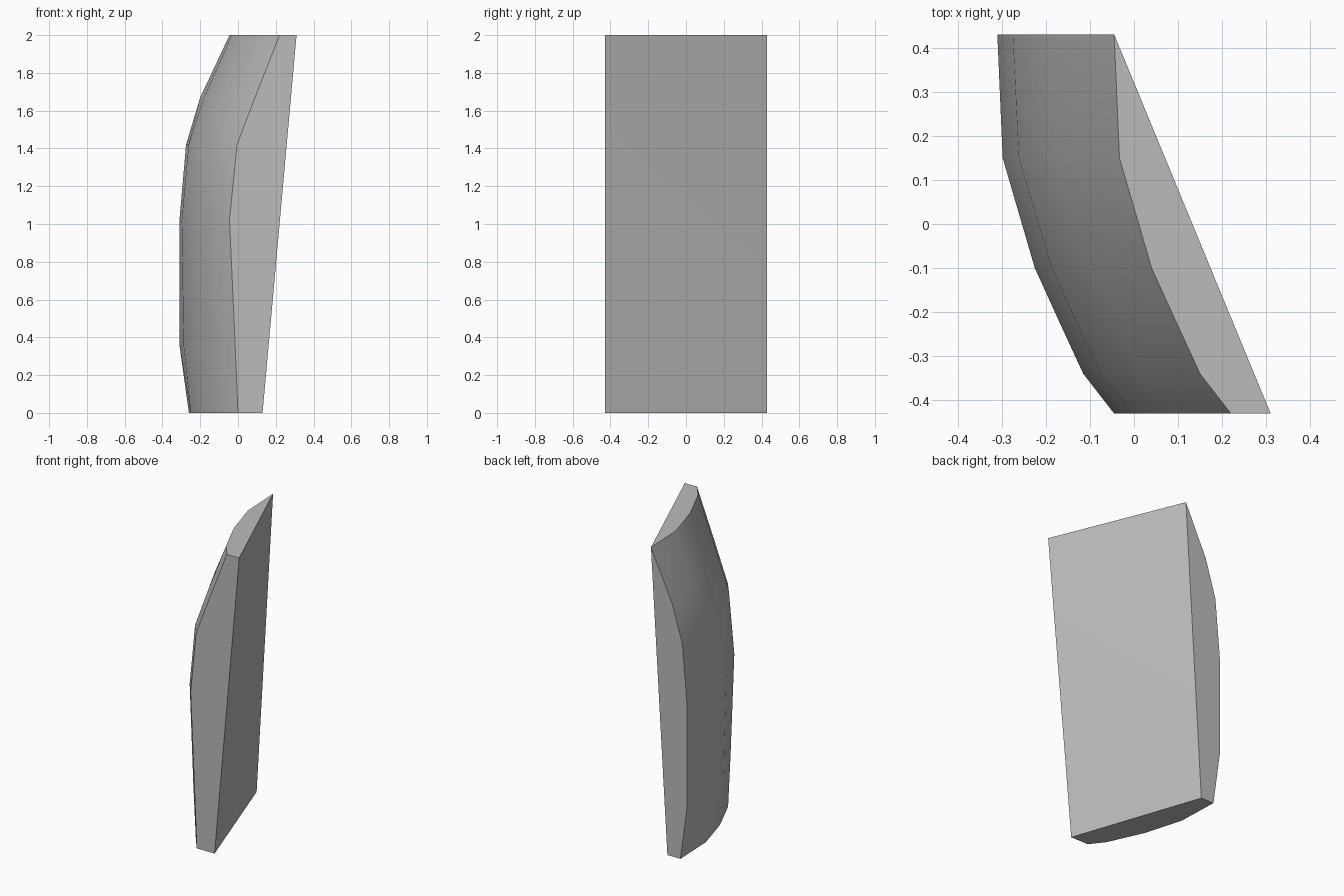
import bpy
import bmesh
from math import radians

cube = bpy.data.objects.get("Cube")
if cube:
    bpy.data.objects.remove(cube, do_unlink=True)

# Plan outline of the bulging side, as (y, x)
PLAN = [(-0.43, -0.045), (-0.34, -0.115), (-0.21, -0.175),
        (-0.1, -0.225), (0.15, -0.298), (0.43, -0.31)]
# Inward lean by height, as (z, at the front edge, at the back edge)
LEAN = [(0, 0.045, 0.05), (0.36, 0.03, 0), (1.02, 0, 0),
        (1.42, 0.04, 0.035), (1.67, 0.135, 0.11), (2, 0.265, 0.265)]

bm = bmesh.new()

# Bulging side as a grid of columns
columns = []
for y, x in PLAN:
    t = (y + 0.43) / 0.86
    columns.append([bm.verts.new((x + f + (b - f) * t, y, z)) for z, f, b in LEAN])

# Corners of the flat side; the upper back one is shared with the bulge
low_front = bm.verts.new((0.13, -0.43, 0))
top_front = bm.verts.new((0.31, -0.43, 2))
low_back = bm.verts.new((-0.165, 0.43, 0))
top_back = columns[-1][-1]

for a, b in zip(columns, columns[1:]):
    for i in range(len(LEAN) - 1):
        face = bm.faces.new((a[i], a[i + 1], b[i + 1], b[i]))
        face.smooth = True

# Flat faces: front, back, top, bottom and the two halves of the flat side
bm.faces.new(columns[0] + [top_front, low_front])
bm.faces.new(columns[-1] + [low_back])
bm.faces.new([c[-1] for c in columns] + [top_front])
bm.faces.new([c[0] for c in columns] + [low_back, low_front])
bm.faces.new((low_front, low_back, top_front))
bm.faces.new((low_back, top_back, top_front))
bmesh.ops.recalc_face_normals(bm, faces=bm.faces)

mesh = bpy.data.meshes.new("curved_slab")
bm.to_mesh(mesh)
bm.free()
slab = bpy.data.objects.new("curved_slab", mesh)
bpy.context.collection.objects.link(slab)

# Plain grey surface
grey = bpy.data.materials.new("light_grey")
grey.use_nodes = True
grey.diffuse_color = (0.5, 0.5, 0.5, 1)
grey.node_tree.nodes["Principled BSDF"].inputs["Base Color"].default_value = (0.5, 0.5, 0.5, 1)
mesh.materials.append(grey)

bpy.context.view_layer.objects.active = slab
slab.select_set(True)
bpy.ops.object.shade_smooth_by_angle(angle=radians(30))
